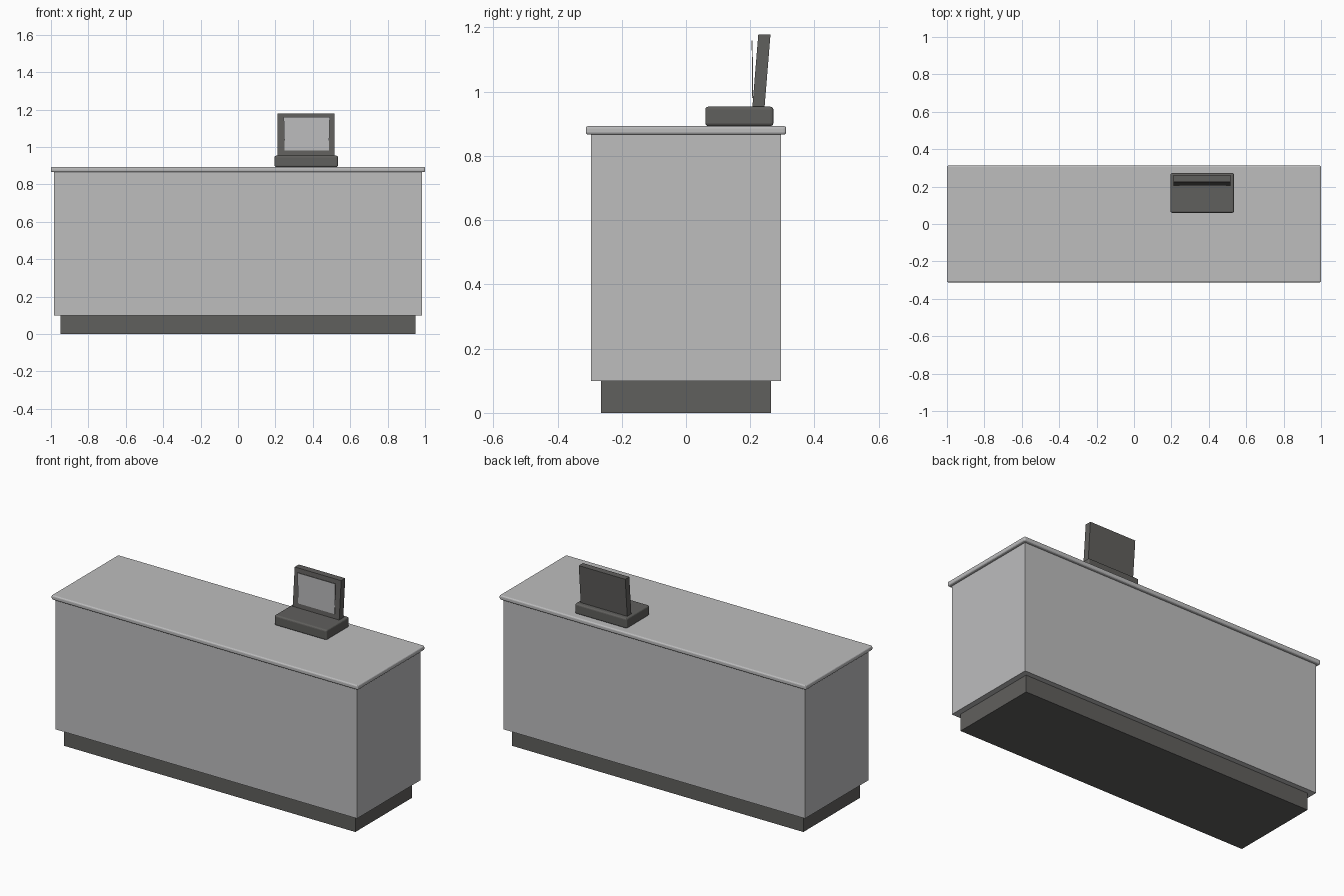
import bpy, bmesh

cube = bpy.data.objects.get("Cube")
if cube:
    bpy.data.objects.remove(cube, do_unlink=True)


def material(name, rgb):
    m = bpy.data.materials.new(name)
    m.use_nodes = True
    m.diffuse_color = (*rgb, 1)
    m.node_tree.nodes["Principled BSDF"].inputs["Base Color"].default_value = (*rgb, 1)
    return m


light = material("light_grey", (0.51, 0.51, 0.515))
dark = material("dark_grey", (0.118, 0.116, 0.11))


def box(name, mat, x, y, z, bevel=0.0, lean=0.0, flare=0.0):
    """Box from (min, max) ranges; lean shifts the top back, flare widens the top."""
    bm = bmesh.new()
    bmesh.ops.create_cube(bm, size=1)
    for v in bm.verts:
        top, side = v.co.z > 0, 1 if v.co.x > 0 else -1
        v.co = (x[v.co.x > 0] + (flare * side if top else 0),
                y[v.co.y > 0] + (lean if top else 0),
                z[top])
    mesh = bpy.data.meshes.new(name)
    bm.to_mesh(mesh)
    bm.free()
    mesh.materials.append(mat)
    ob = bpy.data.objects.new(name, mesh)
    bpy.context.collection.objects.link(ob)
    if bevel:
        mod = ob.modifiers.new("rounded_edges", "BEVEL")
        mod.width = bevel
        mod.segments = 3
    return ob


# Counter
box("plinth", dark, (-0.95, 0.95), (-0.264, 0.264), (0, 0.1))
box("counter_body", light, (-0.983, 0.983), (-0.295, 0.295), (0.1, 0.87))
box("countertop", light, (-1, 1), (-0.312, 0.312), (0.866, 0.893), bevel=0.008)

# Till: base, leaning monitor and screen plate
box("till_base", dark, (0.195, 0.535), (0.06, 0.272), (0.893, 0.953), bevel=0.009)
box("monitor", dark, (0.212, 0.515), (0.206, 0.244), (0.945, 1.178), lean=0.019)
box("screen", light, (0.249, 0.486), (0.2055, 0.2085), (0.98, 1.16),
    lean=-0.001, flare=0.005)
